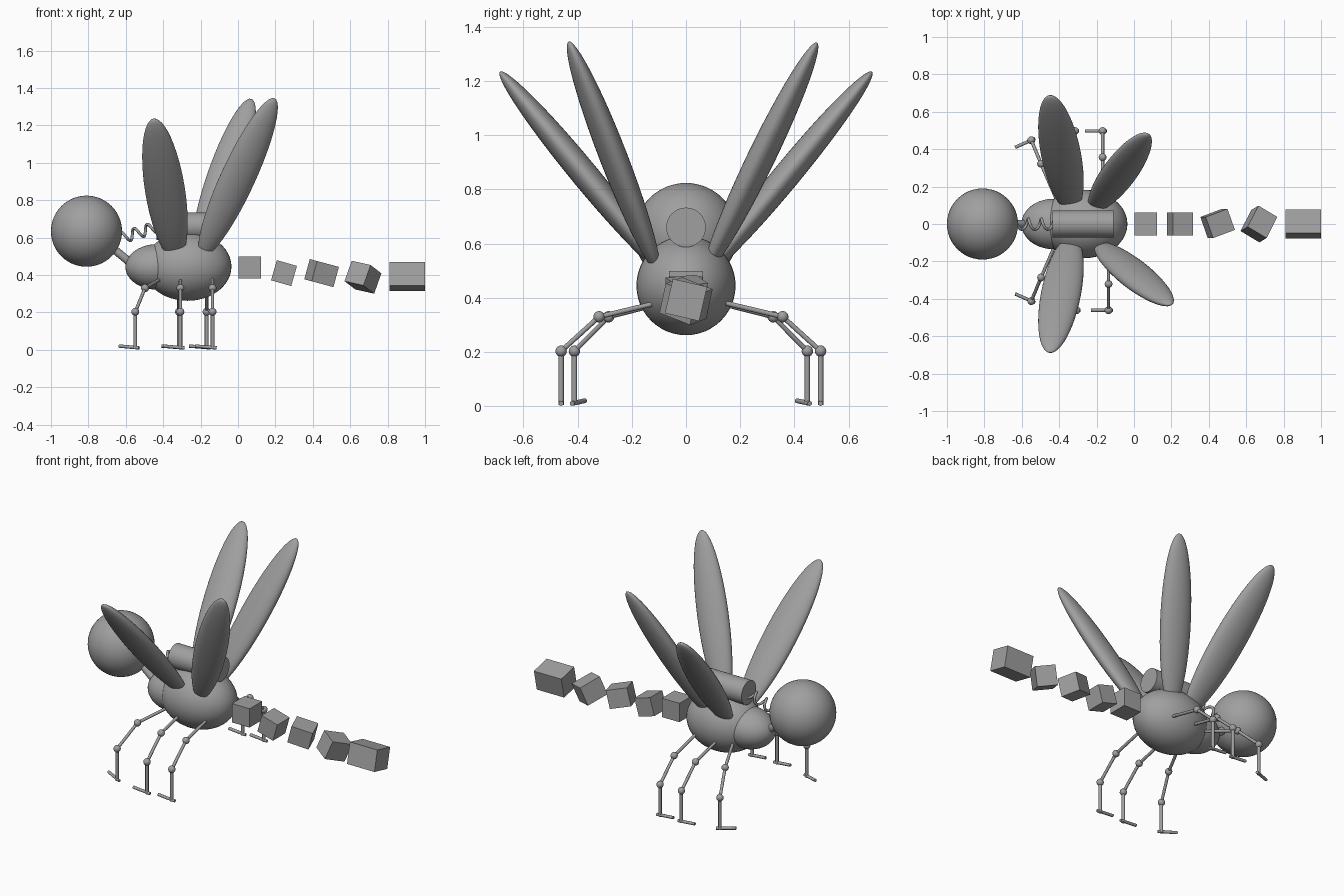
import bpy, math
from mathutils import Vector, Matrix, Euler

if "Cube" in bpy.data.objects:
    bpy.data.objects.remove(bpy.data.objects["Cube"])

grey = bpy.data.materials.new("plain grey")
grey.diffuse_color = (0.35, 0.35, 0.35, 1)
grey.use_nodes = True
grey.node_tree.nodes["Principled BSDF"].inputs["Base Color"].default_value = grey.diffuse_color


def finish(name, smooth=True):
    ob = bpy.context.object
    ob.name = name
    ob.data.materials.append(grey)
    if smooth:
        bpy.ops.object.shade_smooth_by_angle(angle=math.radians(40))
    return ob


def ball(name, center, radii, segments=32, rings=20):
    bpy.ops.mesh.primitive_uv_sphere_add(segments=segments, ring_count=rings, location=center)
    bpy.context.object.scale = radii
    return finish(name)


def rod(name, a, b, radius, sides=16):
    a, b = Vector(a), Vector(b)
    d = b - a
    bpy.ops.mesh.primitive_cylinder_add(vertices=sides, radius=radius, depth=d.length,
                                        location=(a + b) / 2)
    bpy.context.object.rotation_euler = d.to_track_quat('Z', 'Y').to_euler()
    return finish(name)


def wing(name, root, tip, half_length, half_width, half_thick, wide_hint):
    """Flattened ellipsoid ending at tip, pointing away from root."""
    d = (Vector(tip) - Vector(root)).normalized()
    hint = Vector(wide_hint)
    w = (hint - d * hint.dot(d)).normalized()
    t = d.cross(w)
    center = Vector(tip) - d * half_length
    ob = ball(name, (0, 0, 0), (1, 1, 1), 32, 24)
    m = Matrix((w * half_width, t * half_thick, d * half_length)).transposed().to_4x4()
    m.translation = center
    ob.data.transform(m)


# Head, neck and two-lobed body
ball("head", (-0.81, 0, 0.634), (0.19, 0.19, 0.19), 48, 32)
rod("neck", (-0.69, 0, 0.56), (-0.55, 0, 0.445), 0.022)
ball("front_body", (-0.43, 0, 0.443), (0.172, 0.135, 0.122), 40, 24)
ball("rear_body", (-0.27, 0, 0.445), (0.235, 0.183, 0.183), 40, 24)

# Tank on the back
rod("back_tank", (-0.435, 0, 0.66), (-0.11, 0, 0.66), 0.073, 32)

# Coiled spring between tank and head
a, b = Vector((-0.635, 0, 0.595)), Vector((-0.425, 0, 0.66))
axis = (b - a).normalized()
side = Vector((0, 1, 0))
up = axis.cross(side)
curve = bpy.data.curves.new("spring", 'CURVE')
curve.dimensions = '3D'
curve.bevel_depth = 0.008
curve.bevel_resolution = 2
curve.use_fill_caps = True
turns, steps = 3, 72
spline = curve.splines.new('POLY')
spline.points.add(steps)
for i, p in enumerate(spline.points):
    ang = 2 * math.pi * turns * i / steps
    pos = a.lerp(b, i / steps) + (side * math.cos(ang) + up * math.sin(ang)) * 0.029
    p.co = (*pos, 1)
spring = bpy.data.objects.new("spring", curve)
bpy.context.collection.objects.link(spring)
curve.materials.append(grey)

# Wings: a mirrored front pair and a slightly uneven rear pair
for s, label in ((-1, "right"), (1, "left")):
    wing("front_wing_" + label, (-0.345, s * 0.135, 0.565), (-0.45, s * 0.687, 1.235),
         0.495, 0.107, 0.05, (1, 0, 0))
wing("rear_wing_right", (-0.17, -0.125, 0.55), (0.195, -0.432, 1.345),
     0.495, 0.095, 0.05, (1, 0.15, 0))
wing("rear_wing_left", (-0.20, 0.10, 0.55), (0.07, 0.483, 1.342),
     0.495, 0.095, 0.05, (1, -0.15, 0))


# Jointed legs: thigh, knee, calf, ankle, shin and foot
def leg(name, hip, knee, ankle, foot_dir):
    hip, knee, ankle = Vector(hip), Vector(knee), Vector(ankle)
    rod(name + "_thigh", hip, knee, 0.009, 12)
    rod(name + "_calf", knee, ankle, 0.009, 12)
    ball(name + "_knee", knee, (0.021,) * 3, 16, 12)
    ball(name + "_ankle", ankle, (0.021,) * 3, 16, 12)
    sole = Vector((ankle.x, ankle.y, 0))
    rod(name + "_shin", ankle, sole + Vector((0, 0, 0.004)), 0.01, 12)
    f = Vector(foot_dir).normalized()
    rod(name + "_foot", sole - f * 0.022 + Vector((0, 0, 0.010)),
        sole + f * 0.094 + Vector((0, 0, 0.020)), 0.009, 12)


mid = 0.018  # the legs mirror about a plane slightly left of centre
for s, label, dx in ((-1, "right", 0.0), (1, "left", 1.0)):
    def y(v):
        return mid + s * v
    leg("front_leg_" + label, (-0.415, y(0.115), 0.378), (-0.497, y(0.304), 0.33),
        (-0.549, y(0.43), 0.203), (-0.9, -s * 0.4, 0))
    for part, x in (("middle_leg_", -0.308 - 0.008 * dx), ("rear_leg_", -0.136 - 0.032 * dx)):
        leg(part + label, (x, y(0.13), 0.38), (x, y(0.339), 0.33),
            (x, y(0.479), 0.203), (-1, 0, 0))

# Tail: a row of loose blocks, each turned a little differently
tail = [
    ((0.063, 0, 0.44), (0.122, 0.124, 0.118), 0, 0, 0),
    ((0.246, 0, 0.41), (0.112, 0.122, 0.112), 0, 16, 0),
    ((0.447, 0.003, 0.41), (0.128, 0.12, 0.112), 0, 15, 20),
    ((0.668, 0, 0.388), (0.12, 0.134, 0.118), -12, 19, -27),
    ((0.905, 0, 0.392), (0.19, 0.13, 0.13), -13, 0, 0),
]
for i, (loc, size, rx, ry, rz) in enumerate(tail, 1):
    bpy.ops.mesh.primitive_cube_add(size=1, location=loc)
    ob = bpy.context.object
    ob.scale = size
    rot = [Matrix.Rotation(math.radians(v), 3, ax) for v, ax in ((rx, 'X'), (ry, 'Y'), (rz, 'Z'))]
    ob.rotation_euler = (rot[0] @ rot[1] @ rot[2]).to_euler()
    finish("tail_block_%d" % i, smooth=False)
